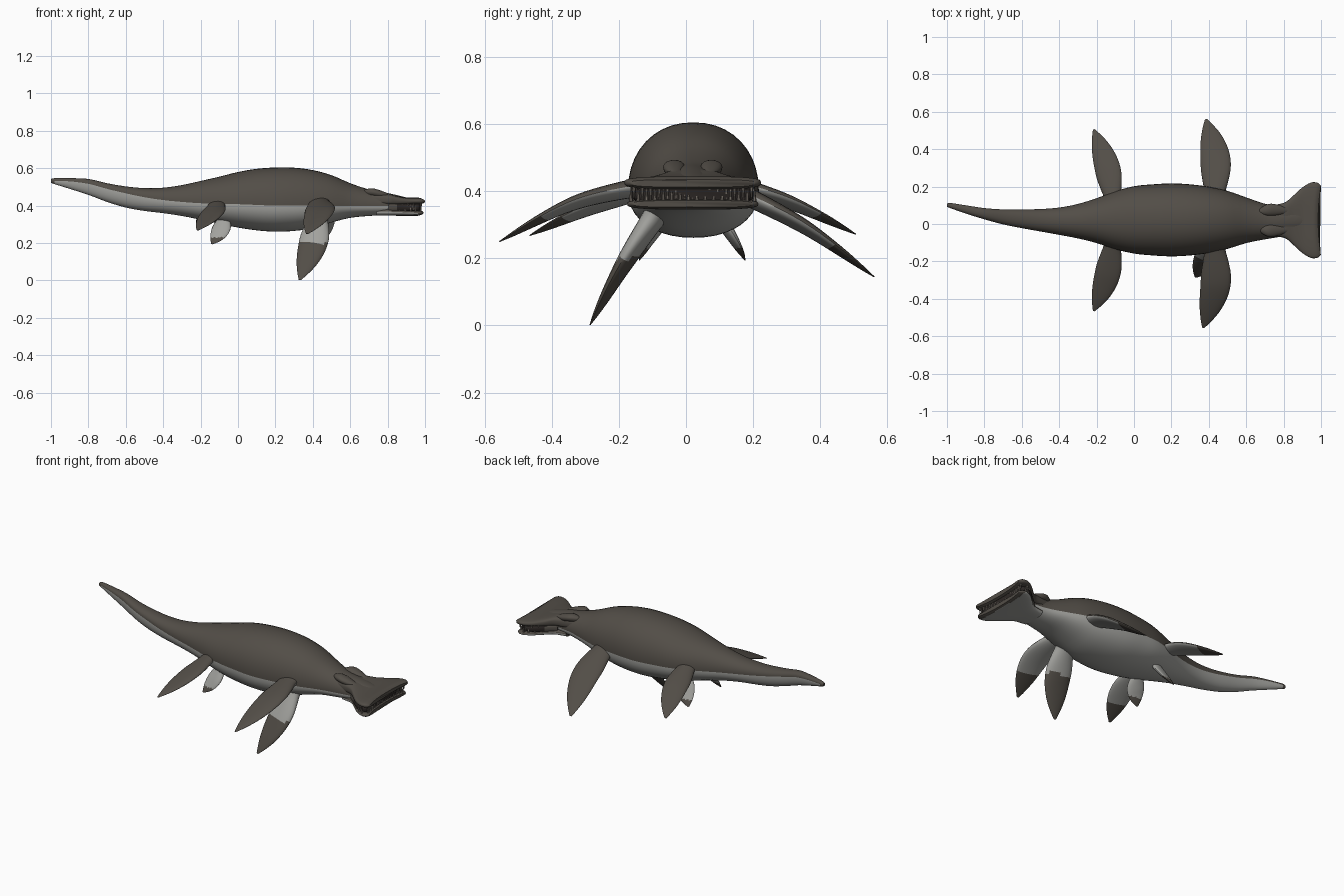
import bpy, bmesh, math
from mathutils import Vector

if "Cube" in bpy.data.objects:
    bpy.data.objects.remove(bpy.data.objects["Cube"])


def material(name, rgb):
    m = bpy.data.materials.new(name)
    m.diffuse_color = (*rgb, 1)
    m.use_nodes = True
    m.node_tree.nodes["Principled BSDF"].inputs["Base Color"].default_value = m.diffuse_color
    return m


DARK = material("dark brown hide", (0.085, 0.075, 0.063))
PALE = material("pale belly", (0.36, 0.36, 0.34))
MOUTH = material("mouth shadow", (0.025, 0.02, 0.018))
TOOTH = material("dull tooth", (0.16, 0.14, 0.12))


def catmull(rows, t):
    """Smooth interpolation through rows, t in 0..len-1."""
    i = min(int(t), len(rows) - 2)
    f = t - i
    p0, p1, p2, p3 = (rows[max(0, min(len(rows) - 1, i + k))] for k in (-1, 0, 1, 2))
    return [0.5 * (2 * b + (c - a) * f + (2 * a - 5 * b + 4 * c - d) * f * f
                   + (3 * b - a - 3 * c + d) * f ** 3) for a, b, c, d in zip(p0, p1, p2, p3)]


def resample(rows, steps):
    n = (len(rows) - 1) * steps
    return [catmull(rows, i / steps) for i in range(n + 1)]


def loft(name, rings, mats, rule):
    """Skin closed rings; rule(centre, lower_half, fraction) gives the material slot."""
    bm = bmesh.new()
    vr = [[bm.verts.new(p) for p in r] for r in rings]
    n = len(rings[0])
    for j in range(len(vr) - 1):
        for k in range(n):
            f = bm.faces.new((vr[j][k], vr[j][(k + 1) % n], vr[j + 1][(k + 1) % n], vr[j + 1][k]))
            f.material_index = rule(f.calc_center_median(), k >= n // 2, j / (len(vr) - 1))
    bm.faces.new(vr[0])
    bm.faces.new(vr[-1])
    return finish(name, bm, mats)


def finish(name, bm, mats):
    bmesh.ops.recalc_face_normals(bm, faces=bm.faces)
    me = bpy.data.meshes.new(name)
    bm.to_mesh(me)
    bm.free()
    for m in mats:
        me.materials.append(m)
    ob = bpy.data.objects.new(name, me)
    bpy.context.collection.objects.link(ob)
    bpy.ops.object.select_all(action='DESELECT')
    ob.select_set(True)
    bpy.context.view_layer.objects.active = ob
    bpy.ops.object.shade_smooth_by_angle(angle=math.radians(50))
    return ob


def bow(x, y):
    """Pull the middle of the snout back so its front edge is concave."""
    s = max(0, min(1, (x - 0.88) / 0.1))
    return x - 0.016 * s * max(0, 1 - ((y - 0.02) / 0.19) ** 2)


def section(row, power, n=40):
    """Ring with separate upper and lower halves meeting at the colour line."""
    x, yc, hw, top, line, bot = row
    ring = []
    for k in range(n):
        a = 2 * math.pi * k / n
        c, s = math.cos(a), math.sin(a)
        y = yc + hw * math.copysign(abs(c) ** power, c)
        h = top - line if s >= 0 else line - bot
        ring.append((bow(x, y), y, line + h * math.copysign(abs(s) ** power, s)))
    return ring


# Body from tail tip to neck: x, centre y, half width, top, colour line, bottom
body = [(-1, .10, .008, .542, .533, .522), (-.98, .098, .014, .547, .533, .515),
        (-.9, .078, .022, .547, .53, .49), (-.8, .055, .030, .543, .517, .458),
        (-.7, .038, .040, .52, .49, .42), (-.6, .028, .050, .503, .466, .39),
        (-.5, .02, .060, .494, .445, .372), (-.4, .015, .073, .496, .43, .36),
        (-.3, .015, .092, .51, .42, .345), (-.2, .018, .120, .532, .413, .325),
        (-.1, .02, .155, .555, .41, .303), (0, .022, .180, .58, .408, .283),
        (.1, .022, .190, .597, .404, .268), (.2, .022, .195, .604, .40, .261),
        (.3, .022, .190, .603, .40, .265), (.4, .022, .177, .59, .40, .28),
        (.5, .022, .155, .563, .398, .31), (.6, .02, .122, .52, .397, .335),
        (.7, .013, .095, .487, .397, .345), (.78, .013, .082, .472, .397, .35),
        (.86, .018, .075, .454, .397, .355), (.92, .02, .06, .44, .397, .37)]
loft("body", [section(r, .93) for r in resample(body, 3)], [DARK, PALE],
     lambda c, low, f: int(low and c.x > -.97))

# Hammer-shaped upper jaw and matching lower jaw
upper = [(.70, .015, .08, .47, .43, .40), (.76, .018, .086, .468, .43, .40),
         (.81, .02, .097, .462, .43, .40), (.85, .02, .130, .452, .425, .40),
         (.90, .02, .175, .444, .424, .402), (.945, .02, .201, .443, .425, .405),
         (.98, .02, .201, .443, .425, .405), (1.0, .02, .185, .434, .424, .412)]
lower = [(.74, .018, .078, .385, .37, .347), (.81, .02, .092, .385, .368, .347),
         (.85, .02, .124, .382, .366, .346), (.90, .02, .168, .378, .364, .345),
         (.945, .02, .193, .376, .362, .345), (.975, .02, .193, .376, .362, .346),
         (.993, .02, .178, .372, .362, .352)]
loft("upper_jaw", [section(r, .6) for r in resample(upper, 4)], [DARK], lambda c, low, f: 0)
loft("lower_jaw", [section(r, .6) for r in resample(lower, 4)], [DARK, PALE],
     lambda c, low, f: int(low and c.x < .965))

# Dark inside of the mouth, with closed cheeks behind it
inside = [(r[0] - .015, r[1], r[2] - .014, .42, .39, .36) for r in lower[1:]]
loft("mouth_inside", [section(r, .6) for r in resample(inside, 3)], [MOUTH, DARK],
     lambda c, low, f: int(c.x < .85))

# Brow ridges on the skull
for side in (-1, 1):
    ridge = [(.66, .02 + side * .045, .008, .478, .47, .45), (.71, .02 + side * .055, .03, .493, .475, .45),
             (.76, .02 + side * .055, .03, .482, .465, .44), (.83, .02 + side * .05, .01, .455, .45, .43)]
    loft("brow_ridge", [section(r, 1, 16) for r in resample(ridge, 4)], [DARK], lambda c, low, f: 0)

# Teeth around the snout, interlocking from both jaws
bm = bmesh.new()


def tooth(x, y, up):
    g = bmesh.ops.create_cone(bm, segments=6, radius1=.0065, radius2=.001, depth=.042, cap_ends=True)
    for v in g["verts"]:
        z = v.co.z if up else -v.co.z
        v.co = Vector((x + v.co.x, y + v.co.y, z + (.388 if up else .394)))


for i in range(29):
    y = .02 + (i - 14) * .0125
    tooth(bow(.981, y), y, i % 2)
for i in range(8):
    t = 2 + i * .3
    r = catmull(lower, t)
    for side in (-1, 1):
        tooth(r[0], r[1] + side * (r[2] - .010), i % 2)
finish("teeth", bm, [TOOTH])

# Paddle outline: fraction of chord and thickness from root to tip
PADDLE = [(.85, 1.1), (.72, 1.0), (.86, .9), (1, .8), (1, .7), (.9, .55), (.68, .4), (.36, .22), (.08, .05)]


def flipper(name, root, mid, tip, chord, half_chord, thick, rule):
    path = [Vector(p) for p in (root, mid, tip)]
    shape = resample(PADDLE, 3)
    rings = []
    for i, (w, t) in enumerate(shape):
        f = i / (len(shape) - 1)
        c = Vector(catmull(path, 2 * f))
        axis = (Vector(catmull(path, min(2, 2 * f + .1))) - Vector(catmull(path, max(0, 2 * f - .1)))).normalized()
        d = Vector(chord)
        d = (d - axis * d.dot(axis)).normalized()
        up = axis.cross(d)
        if up.z < 0:
            up = -up
        rings.append([c + d * half_chord * w * math.cos(a) + up * thick * t * math.sin(a)
                      for a in (2 * math.pi * k / 20 for k in range(20))])
    return loft(name, rings, [DARK, PALE], rule)


def side_rule(c, low, f):
    return int(low and f < .66)


# Side flippers: dark above, pale below with dark tips
flipper("front_flipper_near", (.43, -.10, .42), (.435, -.33, .365), (.37, -.555, .25),
        (1, 0, .12), .08, .028, side_rule)
flipper("front_flipper_far", (.43, .13, .41), (.435, .35, .295), (.385, .56, .145),
        (1, 0, .15), .08, .028, side_rule)
flipper("rear_flipper_near", (-.11, -.09, .41), (-.145, -.28, .35), (-.215, -.465, .268),
        (1, 0, .2), .068, .024, side_rule)
flipper("rear_flipper_far", (-.11, .12, .43), (-.145, .31, .365), (-.215, .505, .272),
        (1, 0, .2), .068, .024, side_rule)

# Belly flippers: pale with dark tips
flipper("belly_flipper_front", (.43, -.07, .36), (.40, -.18, .19), (.33, -.285, .003),
        (1, -.15, 0), .078, .036, lambda c, low, f: int(c.z > .2))
flipper("belly_flipper_rear_near", (-.07, -.05, .34), (-.095, -.10, .265), (-.14, -.138, .195),
        (1, 0, .3), .05, .02, lambda c, low, f: int(c.z > .23))
flipper("belly_flipper_rear_far", (-.07, .09, .34), (-.095, .135, .265), (-.14, .175, .195),
        (1, 0, .3), .05, .02, lambda c, low, f: int(c.z > .23))
